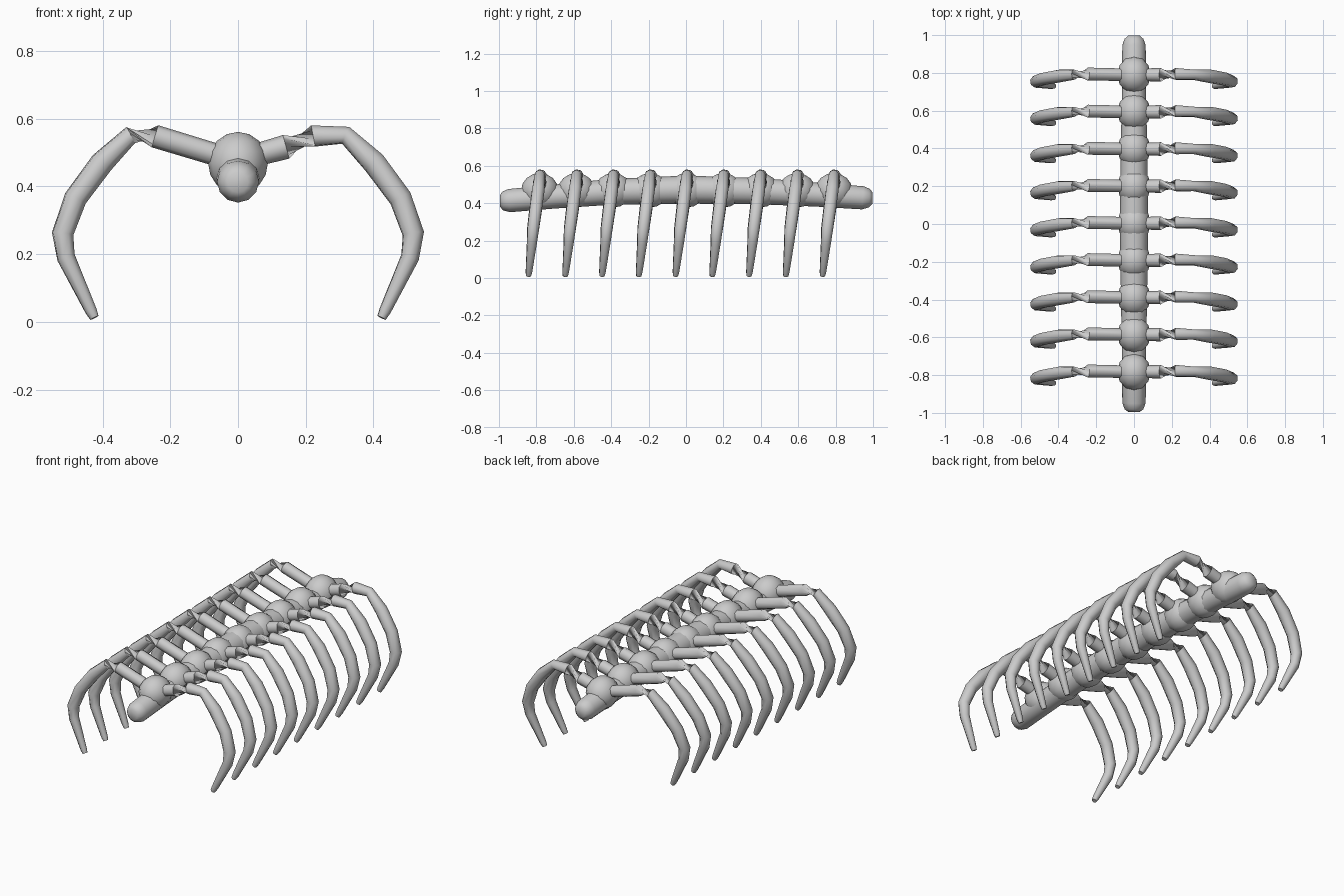
import bpy, bmesh, math
from mathutils import Vector

cube = bpy.data.objects.get("Cube")
if cube:
    bpy.data.objects.remove(cube)

bone = bpy.data.materials.new("bone grey")
bone.use_nodes = True
bone.diffuse_color = (0.6, 0.6, 0.6, 1)
bone.node_tree.nodes["Principled BSDF"].inputs["Base Color"].default_value = (0.6, 0.6, 0.6, 1)


def finish(bm, name):
    """Turn a bmesh into a smooth-shaded object."""
    bmesh.ops.recalc_face_normals(bm, faces=bm.faces)
    mesh = bpy.data.meshes.new(name)
    bm.to_mesh(mesh)
    bm.free()
    mesh.materials.append(bone)
    obj = bpy.data.objects.new(name, mesh)
    bpy.context.collection.objects.link(obj)
    bpy.ops.object.select_all(action='DESELECT')
    obj.select_set(True)
    bpy.context.view_layer.objects.active = obj
    bpy.ops.object.shade_smooth_by_angle(angle=math.radians(50))
    return obj


def tube(name, path, side, sides=8, twist_at=None):
    """Loft rings of (x, y, z, radius); rings from twist_at on are turned, pinching the tube."""
    bm = bmesh.new()
    pts = [Vector(p[:3]) for p in path]
    rings = []
    for i, p in enumerate(pts):
        t = (pts[min(i + 1, len(pts) - 1)] - pts[max(i - 1, 0)]).normalized()
        # the ring before the twist stays square to the stem
        if twist_at and i == twist_at - 1:
            t = (p - pts[i - 1]).normalized()
        n = t.cross(side).normalized()
        b = t.cross(n)
        phase = math.radians(150) if twist_at and i >= twist_at else 0
        ring = []
        for k in range(sides):
            a = phase + math.tau * k / sides
            ring.append(bm.verts.new(p + path[i][3] * (n * math.cos(a) + b * math.sin(a))))
        rings.append(ring)
    for r0, r1 in zip(rings, rings[1:]):
        for k in range(sides):
            j = (k + 1) % sides
            bm.faces.new((r0[k], r0[j], r1[j], r1[k]))
    bm.faces.new(rings[0])
    bm.faces.new(rings[-1])
    return finish(bm, name)


# Spine: gently arched rod with rounded ends
spine = [
    (0, -0.995, 0.412, 0.03), (0, -0.98, 0.412, 0.05), (0, -0.945, 0.414, 0.062),
    (0, -0.7, 0.436, 0.064), (0, -0.4, 0.461, 0.069), (0, 0, 0.473, 0.075),
    (0, 0.4, 0.464, 0.07), (0, 0.7, 0.446, 0.064), (0, 0.945, 0.429, 0.062),
    (0, 0.98, 0.428, 0.05), (0, 0.998, 0.428, 0.03),
]
tube("spine", spine, Vector((1, 0, 0)), 12)

# Outer rib arc shared by both sides: x, y offset, z, radius
arc = [
    (0.318, 0, 0.551, 0.028), (0.402, -0.008, 0.47, 0.036), (0.48, -0.022, 0.365, 0.035),
    (0.518, -0.036, 0.26, 0.033), (0.508, -0.042, 0.19, 0.028),
    (0.434, -0.058, 0.032, 0.018), (0.424, -0.06, 0.012, 0.014),
]
left_stem = [(0.04, 0, 0.489, 0.033), (0.142, 0, 0.517, 0.036), (0.222, 0.004, 0.549, 0.033)]
right_stem = [(0.04, 0, 0.486, 0.033), (0.245, 0.004, 0.548, 0.034)]

# Vertebrae with a pair of ribs each
for i in range(9):
    y = 0.004 + (i - 4) * 0.1965
    bm = bmesh.new()
    bmesh.ops.create_uvsphere(bm, u_segments=12, v_segments=8, radius=0.094)
    bmesh.ops.scale(bm, vec=(0.94, 1.06, 0.98), verts=bm.verts)
    bmesh.ops.translate(bm, vec=(0, y, 0.469), verts=bm.verts)
    finish(bm, f"vertebra_{i + 1}")
    for name, sign, stem, twist in (("left", 1, left_stem, 2), ("right", -1, right_stem, 2)):
        path = [(sign * px, y + dy, pz, r) for px, dy, pz, r in stem + arc]
        tube(f"{name}_rib_{i + 1}", path, Vector((0, 1, 0)), 8, twist)
